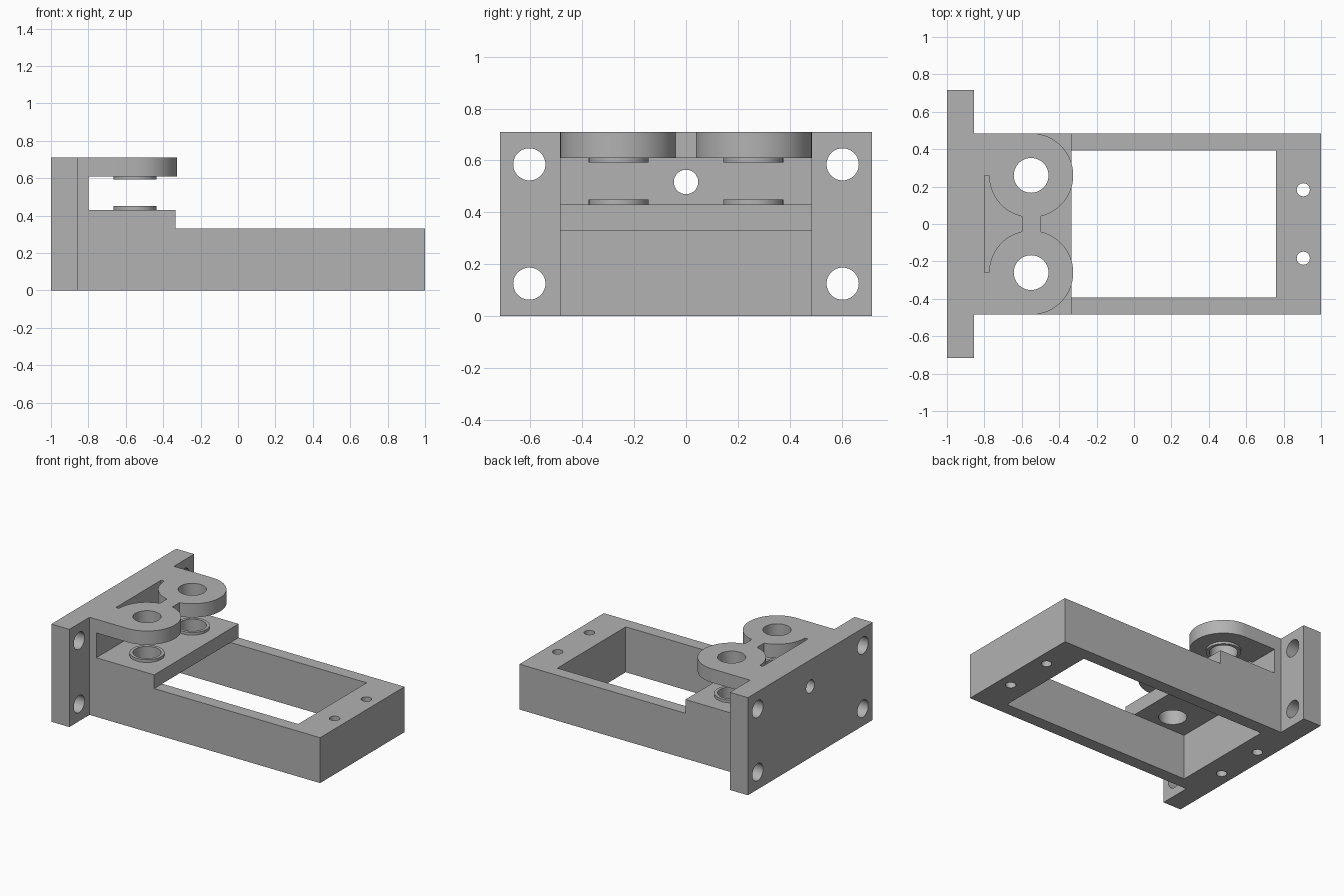
import bpy, bmesh, math
from mathutils import Matrix, Vector

cube = bpy.data.objects.get("Cube")
if cube:
    bpy.data.objects.remove(cube, do_unlink=True)

# Main dimensions
HALF_Y, PLATE_Y = 0.485, 0.717      # half widths of frame and mounting plate
TOP, DECK, STEP = 0.71, 0.33, 0.43  # heights
ARM_Z = 0.61
STEP_X, POST_X, PLATE_X = -0.335, -0.8, -0.855
BORE = (-0.55, 0.26)                # bore centre, mirrored in y
LOBE_R, BORE_R, RING_R = 0.225, 0.093, 0.115

grey = bpy.data.materials.new("plain grey")
grey.use_nodes = True
grey.diffuse_color = (0.445, 0.445, 0.445, 1)
for node in grey.node_tree.nodes:
    if node.type == 'BSDF_PRINCIPLED':
        node.inputs["Base Color"].default_value = grey.diffuse_color


def make_object(name, bm):
    bmesh.ops.recalc_face_normals(bm, faces=bm.faces[:])
    mesh = bpy.data.meshes.new(name)
    bm.to_mesh(mesh)
    bm.free()
    mesh.materials.append(grey)
    obj = bpy.data.objects.new(name, mesh)
    bpy.context.collection.objects.link(obj)
    return obj


def prism(name, points, start, end):
    """Extrude a closed outline of 3D points along end - start."""
    bm = bmesh.new()
    face = bm.faces.new([bm.verts.new(Vector(p) + Vector(start)) for p in points])
    result = bmesh.ops.extrude_face_region(bm, geom=[face])
    moved = [v for v in result["geom"] if isinstance(v, bmesh.types.BMVert)]
    bmesh.ops.translate(bm, verts=moved, vec=Vector(end) - Vector(start))
    return make_object(name, bm)


def side_prism(name, profile, half_width):
    return prism(name, [(x, 0, z) for x, z in profile],
                 (0, -half_width, 0), (0, half_width, 0))


def cylinder(name, center, radius, low, high, axis='Z', sides=64):
    """Cylinder along Z (center is x, y) or along X (center is y, z)."""
    bm = bmesh.new()
    bmesh.ops.create_cone(bm, cap_ends=True, segments=sides, radius1=radius,
                          radius2=radius, depth=high - low)
    mid = (low + high) / 2
    if axis == 'X':
        matrix = Matrix.Translation((mid, *center)) @ Matrix.Rotation(math.pi / 2, 4, 'Y')
    else:
        matrix = Matrix.Translation((*center, mid))
    bmesh.ops.transform(bm, matrix=matrix, verts=bm.verts[:])
    return make_object(name, bm)


def apply_modifier(obj, mod):
    bpy.context.view_layer.objects.active = obj
    bpy.ops.object.modifier_apply(modifier=mod.name)


def combine(obj, other, operation):
    mod = obj.modifiers.new("combine", 'BOOLEAN')
    mod.operation, mod.solver, mod.object = operation, 'EXACT', other
    apply_modifier(obj, mod)
    bpy.data.objects.remove(other, do_unlink=True)


def arc(start, stop, steps):
    for i in range(steps + 1):
        a = math.radians(start + (stop - start) * i / steps)
        yield BORE[0] + LOBE_R * math.cos(a), BORE[1] + LOBE_R * math.sin(a)


# Frame: stepped side profile with an upright post
bracket = side_prism("clamp_bracket", [
    (-0.9, 0), (1, 0), (1, DECK), (STEP_X, DECK), (STEP_X, STEP),
    (POST_X, STEP), (POST_X, TOP), (-0.9, TOP)], HALF_Y)

# Mounting plate across the end
plate = side_prism("mounting_plate", [
    (-1, 0), (PLATE_X, 0), (PLATE_X, TOP), (-1, TOP)], PLATE_Y)
combine(bracket, plate, 'UNION')

# Window through the frame, running under the raised step
window = side_prism("window_cutter", [
    (-0.76, -0.1), (0.76, -0.1), (0.76, 0.6), (STEP_X, 0.6),
    (STEP_X, DECK), (-0.76, DECK)], 0.393)
combine(bracket, window, 'DIFFERENCE')

# Upper arm: one lobe with half of the bridge and slot, then mirrored
neck = math.degrees(math.acos(0.05 / LOBE_R))
outline = [(-0.83, 0), (POST_X, 0), (POST_X, BORE[1])]
outline += list(arc(180, 180 + neck, 20))
outline += [(BORE[0] - 0.05, 0), (BORE[0] + 0.05, 0)]
outline += list(arc(360 - neck, 450, 44))
outline += [(-0.83, HALF_Y)]
arm = prism("upper_arm", [(x, y, 0) for x, y in outline], (0, 0, ARM_Z), (0, 0, TOP))
bm = bmesh.new()
bm.from_mesh(arm.data)
seam = [f for f in bm.faces if all(abs(v.co.y) < 1e-5 for v in f.verts)]
bmesh.ops.delete(bm, geom=seam, context='FACES')
bm.to_mesh(arm.data)
bm.free()
mirror = arm.modifiers.new("mirror", 'MIRROR')
mirror.use_axis = (False, True, False)
mirror.use_clip = True
apply_modifier(arm, mirror)
combine(bracket, arm, 'UNION')

for side in (-1, 1):
    center = (BORE[0], side * BORE[1])
    # Raised rings facing each other, then the bore through both
    for low, high in ((STEP - 0.03, STEP + 0.02), (ARM_Z - 0.017, ARM_Z + 0.03)):
        combine(bracket, cylinder("bore_ring", center, RING_R, low, high), 'UNION')
    combine(bracket, cylinder("bore_cutter", center, BORE_R, 0.2, 0.9), 'DIFFERENCE')
    # Screw holes: through at the far end, blind beneath the plate
    for x, depth in ((0.905, 0.5), (-0.905, DECK)):
        combine(bracket, cylinder("screw_cutter", (x, side * 0.183), 0.035,
                                  -0.1, depth, sides=32), 'DIFFERENCE')
    # Corner mounting holes
    for z in (0.125, 0.585):
        combine(bracket, cylinder("corner_cutter", (side * 0.604, z), 0.062,
                                  -1.1, -0.7, 'X', 48), 'DIFFERENCE')

# Centre hole through plate and post
combine(bracket, cylinder("centre_cutter", (0, 0.517), 0.047, -1.1, -0.7, 'X', 48),
        'DIFFERENCE')

# Smooth round walls, keep sharp edges
bpy.ops.object.select_all(action='DESELECT')
bracket.select_set(True)
bpy.context.view_layer.objects.active = bracket
bpy.ops.object.shade_smooth_by_angle(angle=math.radians(30))
